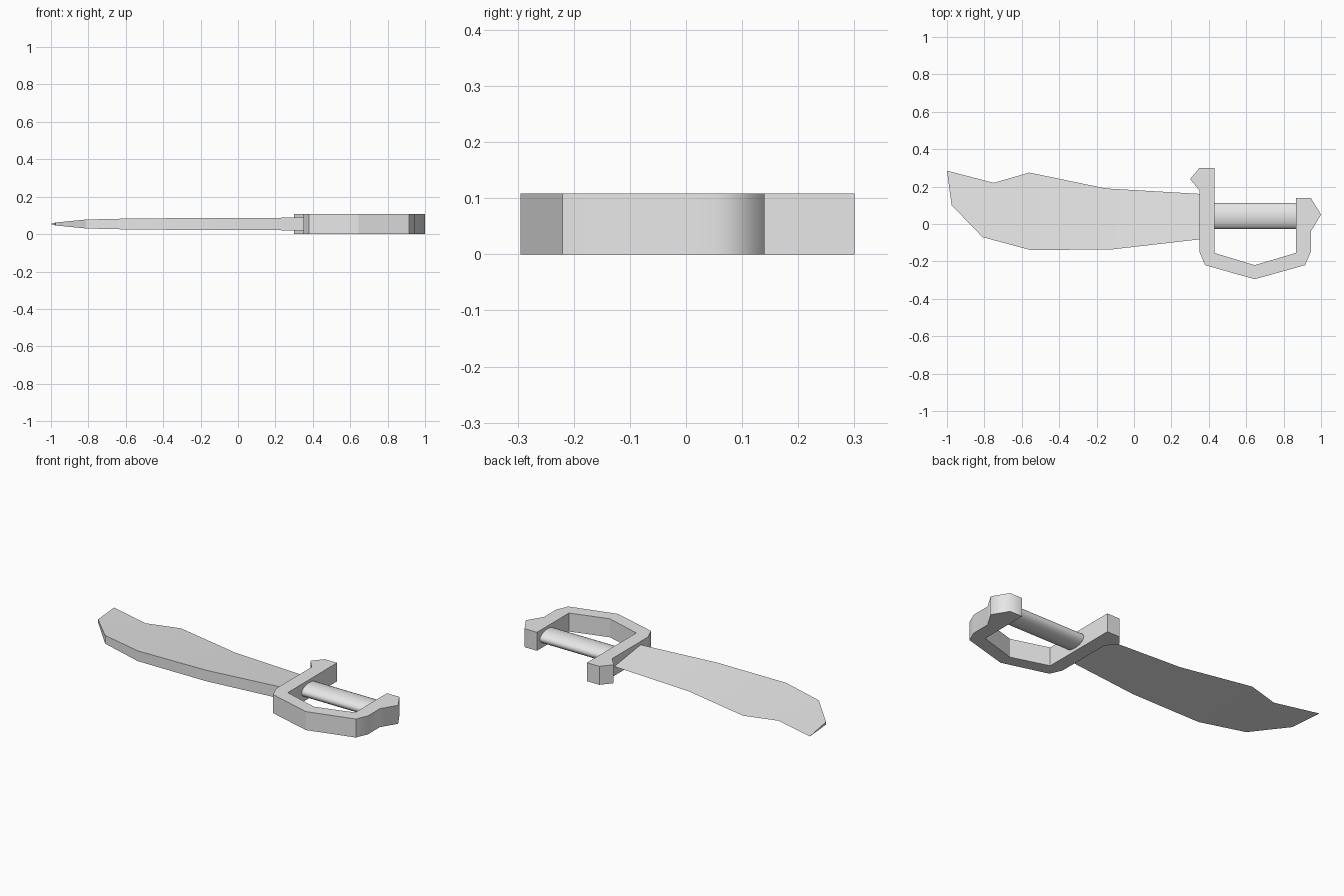
import bpy
import bmesh
import math

cube = bpy.data.objects.get("Cube")
if cube:
    bpy.data.objects.remove(cube, do_unlink=True)

THICK = 0.108
MID = THICK / 2

grey = bpy.data.materials.new("plain grey")
grey.use_nodes = True
grey.diffuse_color = (0.8, 0.8, 0.8, 1)
grey.node_tree.nodes["Principled BSDF"].inputs["Base Color"].default_value = (0.8, 0.8, 0.8, 1)


def finish(name, bm):
    """Turn a bmesh into a named, coloured object."""
    bmesh.ops.recalc_face_normals(bm, faces=bm.faces)
    mesh = bpy.data.meshes.new(name)
    bm.to_mesh(mesh)
    bm.free()
    mesh.materials.append(grey)
    obj = bpy.data.objects.new(name, mesh)
    bpy.context.collection.objects.link(obj)
    return obj


# Guard, knuckle bow and pommel: one outline extruded upward
outline = [(0.35, 0.30), (0.43, 0.30), (0.43, -0.155), (0.645, -0.22),
           (0.865, -0.155), (0.865, 0.14), (0.945, 0.14), (1.0, 0.05),
           (0.945, -0.04), (0.945, -0.15), (0.915, -0.22), (0.645, -0.295),
           (0.38, -0.22), (0.35, -0.15), (0.35, 0.18), (0.30, 0.24)]
bm = bmesh.new()
base = bm.faces.new([bm.verts.new((x, y, 0)) for x, y in outline])
top = bmesh.ops.extrude_face_region(bm, geom=[base], use_keep_orig=True)["geom"]
bmesh.ops.translate(bm, vec=(0, 0, THICK),
                    verts=[v for v in top if isinstance(v, bmesh.types.BMVert)])
# Only the upright edges of the pommel are rounded by shading
for face in bm.faces:
    face.smooth = True
for edge in bm.edges:
    a, b = (v.co for v in edge.verts)
    edge.smooth = abs(a.z - b.z) > MID and a.x > 0.93
finish("hand_guard", bm)

# Blade: thick spine (x, y, half thickness) tapering to a keen edge (x, y)
spine = [(0.37, -0.08, 0.034), (-0.11, -0.135, 0.032), (-0.55, -0.14, 0.03),
         (-0.81, -0.07, 0.024), (-0.975, 0.1, 0.008)]
keen = [(0.37, 0.16), (-0.15, 0.19), (-0.56, 0.275), (-0.75, 0.22), (-1.0, 0.285)]
bm = bmesh.new()
upper = [bm.verts.new((x, y, MID + h)) for x, y, h in spine]
lower = [bm.verts.new((x, y, MID - h)) for x, y, h in spine]
edge_row = [bm.verts.new((x, y, MID)) for x, y in keen]
rows = [upper, edge_row, lower]
for a, b in zip(rows, rows[1:] + rows[:1]):
    for i in range(len(spine) - 1):
        bm.faces.new((a[i], a[i + 1], b[i + 1], b[i]))
for i in (0, -1):
    bm.faces.new([row[i] for row in rows])
blade = finish("blade", bm)

# Grip: flattened smooth rod between guard and pommel
bpy.ops.mesh.primitive_cylinder_add(vertices=24, radius=1, depth=0.46,
                                    location=(0.65, 0.043, MID),
                                    rotation=(0, math.pi / 2, 0))
grip = bpy.context.object
grip.name = "grip"
grip.scale = (0.037, 0.07, 1)
grip.data.materials.append(grey)
bpy.ops.object.transform_apply(location=False, rotation=True, scale=True)

# Soften the shading of blade facets and grip, keeping real corners sharp
for obj in (blade, grip):
    bpy.ops.object.select_all(action="DESELECT")
    obj.select_set(True)
    bpy.context.view_layer.objects.active = obj
    bpy.ops.object.shade_smooth_by_angle(angle=math.radians(30))
